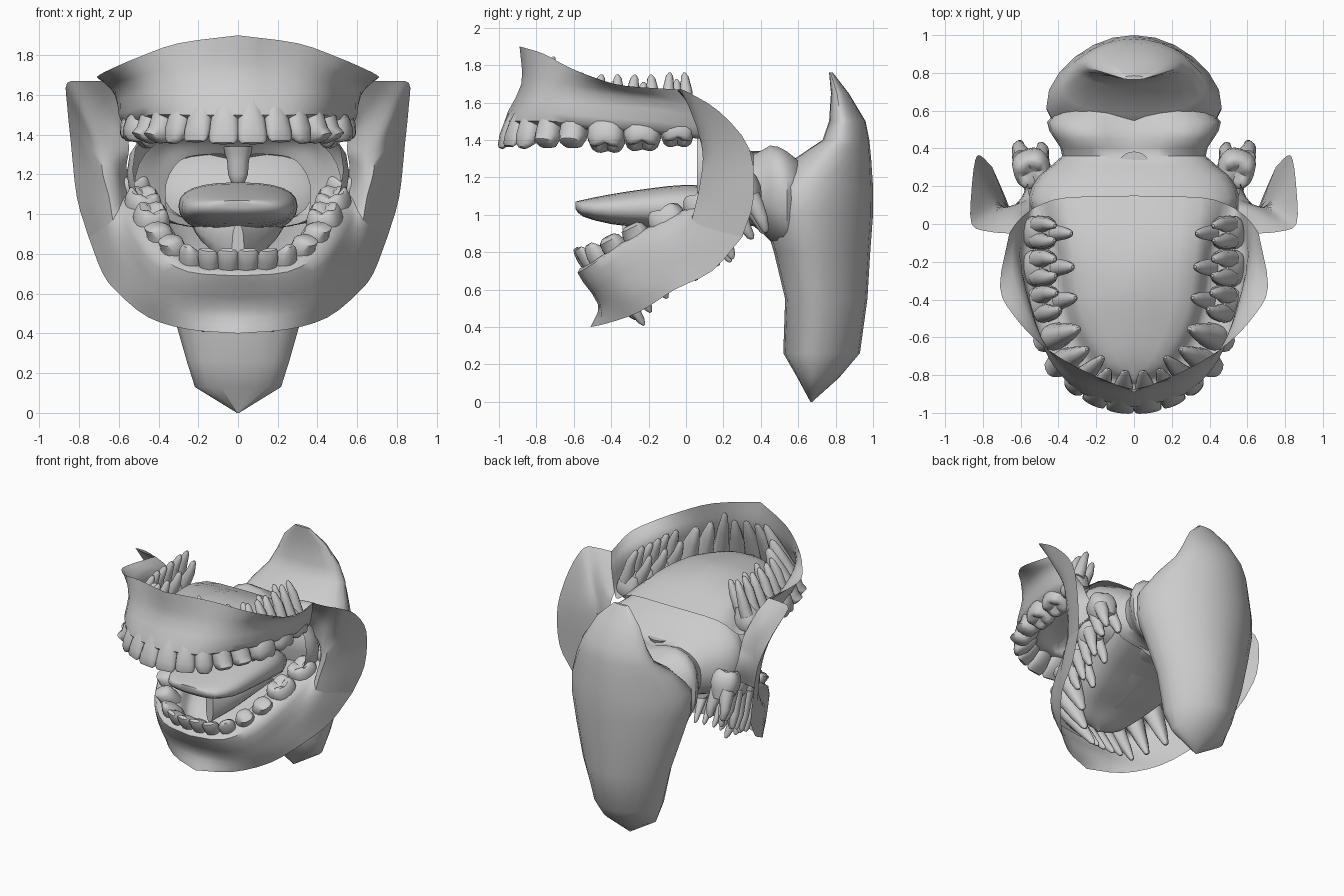
import bpy, bmesh, math
from mathutils import Vector as V


def finish(name, bm, mirror=False, angle=50):
    if mirror:  # copy the half across x = 0
        geo = bmesh.ops.duplicate(bm, geom=bm.verts[:] + bm.edges[:] + bm.faces[:])["geom"]
        copies = [g for g in geo if isinstance(g, bmesh.types.BMVert)]
        for v in copies:
            v.co.x *= -1
        bmesh.ops.reverse_faces(bm, faces=[g for g in geo if isinstance(g, bmesh.types.BMFace)])
    bmesh.ops.remove_doubles(bm, verts=bm.verts, dist=0.0008)
    bmesh.ops.recalc_face_normals(bm, faces=bm.faces)
    me = bpy.data.meshes.new(name)
    bm.to_mesh(me)
    bm.free()
    ob = bpy.data.objects.new(name, me)
    bpy.context.collection.objects.link(ob)
    bpy.ops.object.select_all(action='DESELECT')
    ob.select_set(True)
    bpy.context.view_layer.objects.active = ob
    bpy.ops.object.shade_smooth_by_angle(angle=math.radians(angle))
    return ob


def spline(pts, n):
    pts = [V(p) for p in pts]
    ext = [2 * pts[0] - pts[1]] + pts + [2 * pts[-1] - pts[-2]]
    out = []
    for i in range(1, len(ext) - 2):
        a, b, c, d = ext[i - 1:i + 3]
        for k in range(n):
            t = k / n
            out.append(0.5 * (2 * b + (c - a) * t + (2 * a - 5 * b + 4 * c - d) * t * t
                              + (3 * b - a - 3 * c + d) * t ** 3))
    return out + [pts[-1]]


def skin(bm, rows, closed=False, caps=False):
    vs = [[bm.verts.new(p) for p in r] for r in rows]
    m = len(rows[0])
    for a, b in zip(vs, vs[1:]):
        for j in range(m if closed else m - 1):
            k = (j + 1) % m
            bm.faces.new((a[j], a[k], b[k], b[j]))
    if caps:
        bm.faces.new(vs[0])
        bm.faces.new(vs[-1])


def sheet(name, stations, n=3):
    # smooth surface through stations, mirrored
    rows = [spline(s, n) for s in stations]
    cols = [spline(c, n) for c in zip(*rows)]
    bm = bmesh.new()
    skin(bm, cols)
    for v in bm.verts:
        v.co.x = max(v.co.x, 0)
    return finish(name, bm, True)


def ring(n, e=1.0):
    # unit superellipse
    out = []
    for k in range(n):
        a = 2 * math.pi * k / n
        c, s = math.cos(a), math.sin(a)
        out.append((math.copysign(abs(c) ** e, c), math.copysign(abs(s) ** e, s)))
    return out


def tube_y(name, secs, e=0.8, n=24, caps=True, sub=2):
    # sections: y, half width, z top, z bottom, dip along the middle of the top
    rows = []
    for y, w, t, b, *dip in secs:
        d = dip[0] if dip else 0
        rows.append([V((w * c, y, (t + b) / 2 + (t - b) / 2 * s - d * max(s, 0) * (1 - abs(c)) ** 2))
                     for c, s in ring(n, e)])
    rows = list(zip(*[spline(c, sub) for c in zip(*rows)]))
    bm = bmesh.new()
    skin(bm, rows, True, caps)
    return finish(name, bm)


# upper gum and palate: rim, fold, outer gum line, inner gum line, vault side, vault centre
upper_outer = [
    [(0, -.89, 1.9), (0, -.88, 1.7), (0, -.97, 1.5)],
    [(.3, -.76, 1.86), (.29, -.81, 1.68), (.27, -.9, 1.5)],
    [(.5, -.63, 1.79), (.45, -.67, 1.66), (.44, -.72, 1.5)],
    [(.64, -.48, 1.73), (.55, -.45, 1.64), (.54, -.42, 1.47)],
    [(.71, -.33, 1.69), (.62, -.2, 1.62), (.58, -.15, 1.45)],
    [(.66, -.05, 1.67), (.61, .02, 1.58), (.55, .07, 1.43)]]
upper_inner = [
    [(0, -.86, 1.47), (0, -.84, 1.5), (0, -.81, 1.53)],
    [(.19, -.8, 1.47), (.13, -.74, 1.55), (0, -.68, 1.58)],
    [(.32, -.62, 1.47), (.25, -.55, 1.57), (0, -.5, 1.62)],
    [(.39, -.4, 1.45), (.3, -.38, 1.58), (0, -.3, 1.64)],
    [(.42, -.15, 1.44), (.33, -.12, 1.57), (0, -.1, 1.6)],
    [(.5, .1, 1.41), (.36, .14, 1.49), (0, .15, 1.5)]]
sheet("upper_gum", [a + b for a, b in zip(upper_outer, upper_inner)])

# lower gum and floor of the mouth, back to front
lower_outer = [
    [(.75, .3, .88), (.63, .03, .97), (.56, .18, 1.1)],
    [(.68, .14, .7), (.6, -.06, .83), (.54, .0, 1.02)],
    [(.6, -.06, .6), (.53, -.19, .72), (.5, -.2, .92)],
    [(.45, -.25, .48), (.42, -.36, .6), (.41, -.4, .8)],
    [(.25, -.42, .42), (.24, -.45, .54), (.25, -.54, .71)],
    [(0, -.51, .4), (0, -.47, .52), (0, -.58, .69)]]
lower_inner = [
    [(.43, .28, 1.1), (.36, .3, .96), (0, .3, .92)],
    [(.39, .08, 1.03), (.32, .08, .88), (0, .1, .86)],
    [(.34, -.12, .94), (.27, -.1, .8), (0, -.05, .8)],
    [(.28, -.3, .84), (.22, -.25, .74), (0, -.2, .74)],
    [(.19, -.43, .75), (.14, -.36, .68), (0, -.3, .68)],
    [(0, -.5, .72), (0, -.42, .66), (0, -.38, .64)]]
sheet("lower_gum", [a + b for a, b in zip(lower_outer, lower_inner)])

# cheeks join the two gums
sheet("cheek", [
    upper_outer[-1],
    [(.77, -.04, 1.67), (.66, .07, 1.5), (.55, .1, 1.4)],
    [(.86, .0, 1.66), (.7, .08, 1.4), (.55, .12, 1.36)],
    [(.86, .18, 1.55), (.69, .09, 1.3), (.55, .14, 1.31)],
    [(.84, .34, 1.35), (.68, .08, 1.2), (.56, .18, 1.25)],
    [(.81, .36, 1.08), (.65, .06, 1.09), (.56, .22, 1.18)],
    lower_outer[0]])

# passage from the mouth to the throat
tube_y("pharynx_passage", [(.06, .53, 1.53, .92), (.14, .56, 1.49, .92), (.26, .5, 1.42, .93),
                           (.36, .38, 1.35, .94, .03), (.45, .42, 1.42, .86, .12), (.54, .46, 1.39, .8, .12),
                           (.64, .36, 1.28, .8, .03)], caps=False)

# soft palate arch and uvula
sheet("soft_palate", [
    [(.53, .2, 1.05), (.42, .26, 1.03), (.36, .3, 1.02)],
    [(.5, .2, 1.25), (.42, .26, 1.2), (.36, .3, 1.16)],
    [(.38, .2, 1.38), (.35, .26, 1.33), (.29, .3, 1.27)],
    [(.2, .2, 1.41), (.19, .27, 1.36), (.17, .32, 1.3)],
    [(0, .2, 1.41), (0, .27, 1.36), (0, .33, 1.3)]])
bm = bmesh.new()
skin(bm, [[(w * c, .32 + .8 * w * s, z) for c, s in ring(12)]
          for z, w in ((1.34, .08), (1.31, .068), (1.27, .055), (1.2, .05), (1.16, .035), (1.14, .01))], True, True)
finish("uvula", bm)

# throat, narrower towards the back
bm = bmesh.new()
secs = [(0, .665, .675, .005), (.13, .595, .82, .21), (.26, .52, .93, .25), (.55, .53, .97, .33),
        (.8, .47, .985, .4), (1.0, .41, 1.0, .45), (1.15, .42, 1.0, .45), (1.3, .58, .99, .37),
        (1.4, .73, .98, .3), (1.5, .765, .96, .25), (1.65, .775, .87, .17), (1.76, .765, .785, .06)]
skin(bm, [[(w * c * (1 - .25 * s), (f + b) / 2 + (b - f) / 2 * s, z) for c, s in ring(20, .95)]
          for z, f, b, w in secs], True, True)
finish("throat", bm)

# tongue and its root
tube_y("tongue", [(-.59, .09, 1.07, 1.03), (-.55, .2, 1.08, .99), (-.4, .27, 1.11, .95), (-.2, .29, 1.14, .93),
                  (0, .3, 1.16, .92), (.15, .28, 1.14, .9), (.3, .2, 1.05, .9)])
tube_y("tongue_root", [(-.34, .03, .95, .7), (-.2, .12, .98, .74), (0, .2, 1, .82), (.2, .24, 1, .9)], n=16)


def tooth(name, tip, axis, out, w, d, h, r, kind):
    zc = axis.normalized()
    xc = out.cross(zc).normalized()
    yc = zc.cross(xc)
    base = V(tip) - zc * h
    bm = bmesh.new()

    def rings(secs, e, n=14):
        rows = []
        for z, sx, sy, ox, oy, cu in secs:
            rows.append([base + xc * (ox + sx * w / 2 * c) + yc * (oy + sy * d / 2 * s)
                         + zc * (z + cu * abs(c * s) * 2) for c, s in ring(n, e)])
        skin(bm, rows, True, True)

    if kind == "molar":
        rings([(-.4 * h, .6, .6, 0, 0, 0), (0, .86, .86, 0, 0, 0), (.3 * h, 1, 1, 0, 0, 0),
               (.65 * h, 1, .97, 0, 0, 0), (.84 * h, .86, .82, 0, 0, .01), (.9 * h, .7, .68, 0, 0, .012),
               (.84 * h, .4, .4, 0, 0, .015), (.76 * h, .06, .06, 0, 0, 0)], .75, 16)
        for ox, oy in ((-.24, .2), (.24, .2), (0, -.24)):
            a, b = ox * w, oy * d
            rings([(-r, .08, .08, a * .9, b * 1.2, 0), (-.92 * r, .22, .22, a * .95, b * 1.2, 0),
                   (-.6 * r, .36, .36, a * 1.1, b * 1.3, 0),
                   (-.2 * r, .48, .48, a, b, 0), (.1 * h, .5, .5, a, b, 0)], 1, 10)
    else:
        tx, ty = {"incisor": (.95, .3), "canine": (.5, .3), "premolar": (.66, .6)}[kind]
        rings([(-r, .1, .1, 0, 0, 0), (-.92 * r, .3, .32, 0, 0, 0), (-.5 * r, .6, .66, 0, 0, 0),
               (0, .84, .95, 0, 0, 0), (.3 * h, .98, 1, 0, 0, 0), (.65 * h, 1.02, .8, 0, .06 * d, 0),
               (.9 * h, (tx + 1) / 2, ty * 1.35, 0, .14 * d, 0), (h, tx * .8, ty * .7, 0, .14 * d, 0)], .85)
    finish(name, bm, True)


# both rows of teeth, front to back
kinds = ["incisor"] * 2 + ["canine"] + ["premolar"] * 2 + ["molar"] * 3
upper_tips = [(.073, -.975, 1.35), (.21, -.935, 1.36), (.32, -.86, 1.35), (.4, -.745, 1.36),
              (.455, -.61, 1.36), (.51, -.43, 1.35), (.53, -.235, 1.36), (.525, -.045, 1.38)]
lower_tips = [(.05, -.58, .83), (.15, -.565, .83), (.245, -.51, .85), (.325, -.41, .89),
              (.385, -.29, .95), (.43, -.13, 1.04), (.47, .06, 1.12), (.54, .26, 1.21)]
rows = [
    ("upper", upper_tips, V((0, 0, -1)), [.45, .44, .44, .42, .42, .4, .42, .4],
     [.15, .135, .13, .135, .145, .2, .2, .18], [.11, .11, .14, .16, .17, .19, .19, .18],
     [.18, .17, .18, .16, .16, .15, .15, .14], [.3, .28, .36, .28, .27, .26, .25, .25]),
    ("lower", lower_tips, V((0, -.42, .9)), [.3, .3, .22, .12, .02, -.08, -.1, -.02],
     [.105, .105, .115, .13, .14, .2, .2, .2], [.11, .11, .13, .15, .16, .18, .18, .2],
     [.18, .18, .19, .17, .16, .16, .15, .15], [.32, .32, .34, .3, .28, .27, .26, .2])]
for side, tips, up, tilt, ws, ds, hs, rs in rows:
    for i, kind in enumerate(kinds):
        prev = V(tips[i - 1]) if i else V((-tips[0][0], tips[0][1], tips[0][2]))
        t = V(tips[min(i + 1, 7)]) - prev
        out = V((t.y, -t.x, 0)).normalized()  # points away from the mouth
        tooth(f"{side}_tooth_{i + 1}", tips[i], up + out * tilt[i], out, ws[i], ds[i], hs[i], rs[i], kind)
